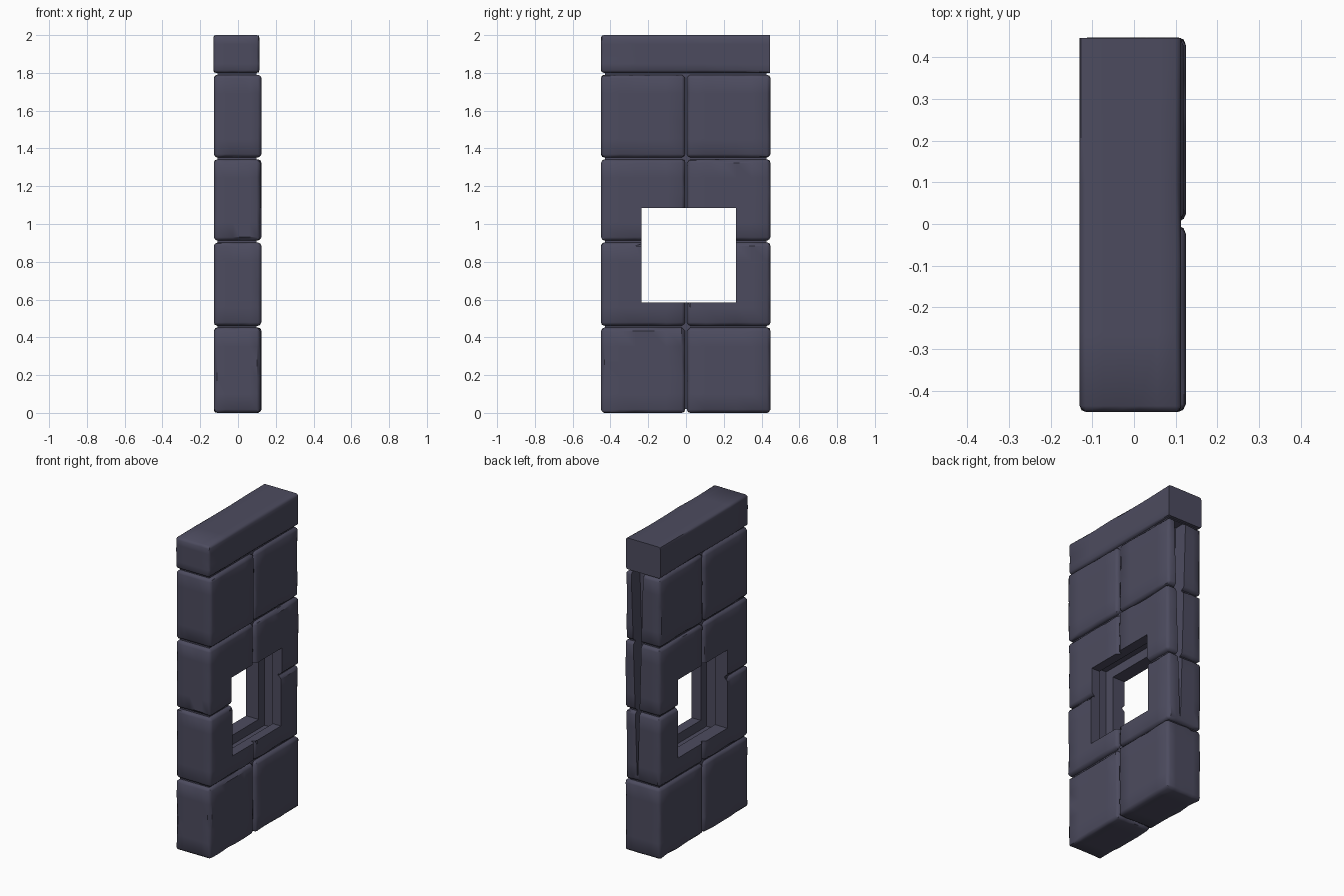
import bpy, bmesh, math, random
from mathutils import Vector

if "Cube" in bpy.data.objects:
    bpy.data.objects.remove(bpy.data.objects["Cube"])

random.seed(4)

stone = bpy.data.materials.new("dark slate stone")
stone.diffuse_color = (0.073, 0.071, 0.114, 1)
stone.use_nodes = True
stone.node_tree.nodes["Principled BSDF"].inputs["Base Color"].default_value = stone.diffuse_color


def box_mesh(bm, lo, hi):
    bmesh.ops.create_cube(bm, size=1)
    for v in bm.verts:
        v.co = Vector([lo[i] + (v.co[i] + 0.5) * (hi[i] - lo[i]) for i in range(3)])


def finish(name, bm):
    bmesh.ops.recalc_face_normals(bm, faces=bm.faces[:])
    me = bpy.data.meshes.new(name)
    bm.to_mesh(me)
    bm.free()
    me.materials.append(stone)
    ob = bpy.data.objects.new(name, me)
    bpy.context.collection.objects.link(ob)
    return ob


def plain_box(name, lo, hi):
    bm = bmesh.new()
    box_mesh(bm, lo, hi)
    return finish(name, bm)


def worn_block(name, lo, hi, width=0.018, wear=0.006, sharp_back=False):
    """Bevelled stone block with slightly worn, wavy edges."""
    bm = bmesh.new()
    box_mesh(bm, lo, hi)
    edges = [e for e in bm.edges
             if not (sharp_back and all(v.co.y > hi[1] - 1e-4 for v in e.verts))]
    bmesh.ops.bevel(bm, geom=edges, offset=width, segments=2, profile=0.6,
                    affect='EDGES', clamp_overlap=True)
    # cut the long edge strips so the wear can ripple along them
    long_edges = [e for e in bm.edges if e.calc_length() > 0.12]
    bmesh.ops.subdivide_edges(bm, edges=long_edges, cuts=4, use_grid_fill=True)
    mid = (Vector(lo) + Vector(hi)) / 2
    for v in bm.verts:
        if sharp_back and v.co.y > hi[1] - 1e-4:
            continue
        for i in range(3):
            near = abs(abs(v.co[i] - mid[i]) - (hi[i] - lo[i]) / 2)
            if 1e-4 < near < width * 0.9:      # bevel strips only
                v.co[i] += math.copysign(random.random() * wear, mid[i] - v.co[i])
    bmesh.ops.triangulate(bm, faces=[f for f in bm.faces if len(f.verts) > 4])
    return finish(name, bm)


# Two columns of blocks in four courses
rows = [(0.0, 0.452), (0.461, 0.902), (0.912, 1.342), (1.352, 1.79)]
cols = [(-0.45, -0.005), (0.005, 0.447)]
parts = []
for r, (z0, z1) in enumerate(rows):
    for c, (y0, y1) in enumerate(cols):
        x1 = 0.118 + 0.006 * ((r + c) % 2)
        parts.append(worn_block(f"wall_block_{r}_{c}", (-0.128, y0, z0), (x1, y1, z1)))

# Mortar core behind the joints
parts.append(plain_box("wall_core", (-0.108, -0.43, 0.02), (0.098, 0.425, 1.85)))

# Cap stone, square at its back end
cap = worn_block("cap_beam", (-0.13, -0.45, 1.80), (0.113, 0.445, 2.0), 0.014, 0.005, True)

# Cutters: window opening, groove inside the opening, tapered crack in the back end
cutters = [plain_box("opening_cutter", (-0.3, -0.235, 0.585), (0.3, 0.265, 1.085)),
           plain_box("groove_cutter", (-0.04, -0.295, 0.525), (0.06, 0.325, 1.145))]
crack = bmesh.new()
box_mesh(crack, (-0.01, 0.36, 0.5), (0.075, 0.6, 1.795))
for v in crack.verts:
    if v.co.z < 1:
        v.co.x = 0.03 + (v.co.x - 0.03) * 0.06
cutters.append(finish("crack_cutter", crack))

for ob in parts:
    for cut in cutters:
        m = ob.modifiers.new("cut", 'BOOLEAN')
        m.operation = 'DIFFERENCE'
        m.solver = 'EXACT'
        m.object = cut

bpy.context.view_layer.update()
deps = bpy.context.evaluated_depsgraph_get()
baked = [(ob, bpy.data.meshes.new_from_object(ob.evaluated_get(deps))) for ob in parts]
for ob, me in baked:
    ob.modifiers.clear()
    ob.data = me
for cut in cutters:
    bpy.data.objects.remove(cut)

# Soft bevels, crisp cut edges
bpy.ops.object.select_all(action='DESELECT')
for ob in parts + [cap]:
    ob.select_set(True)
bpy.context.view_layer.objects.active = cap
bpy.ops.object.shade_smooth_by_angle(angle=math.radians(40))
